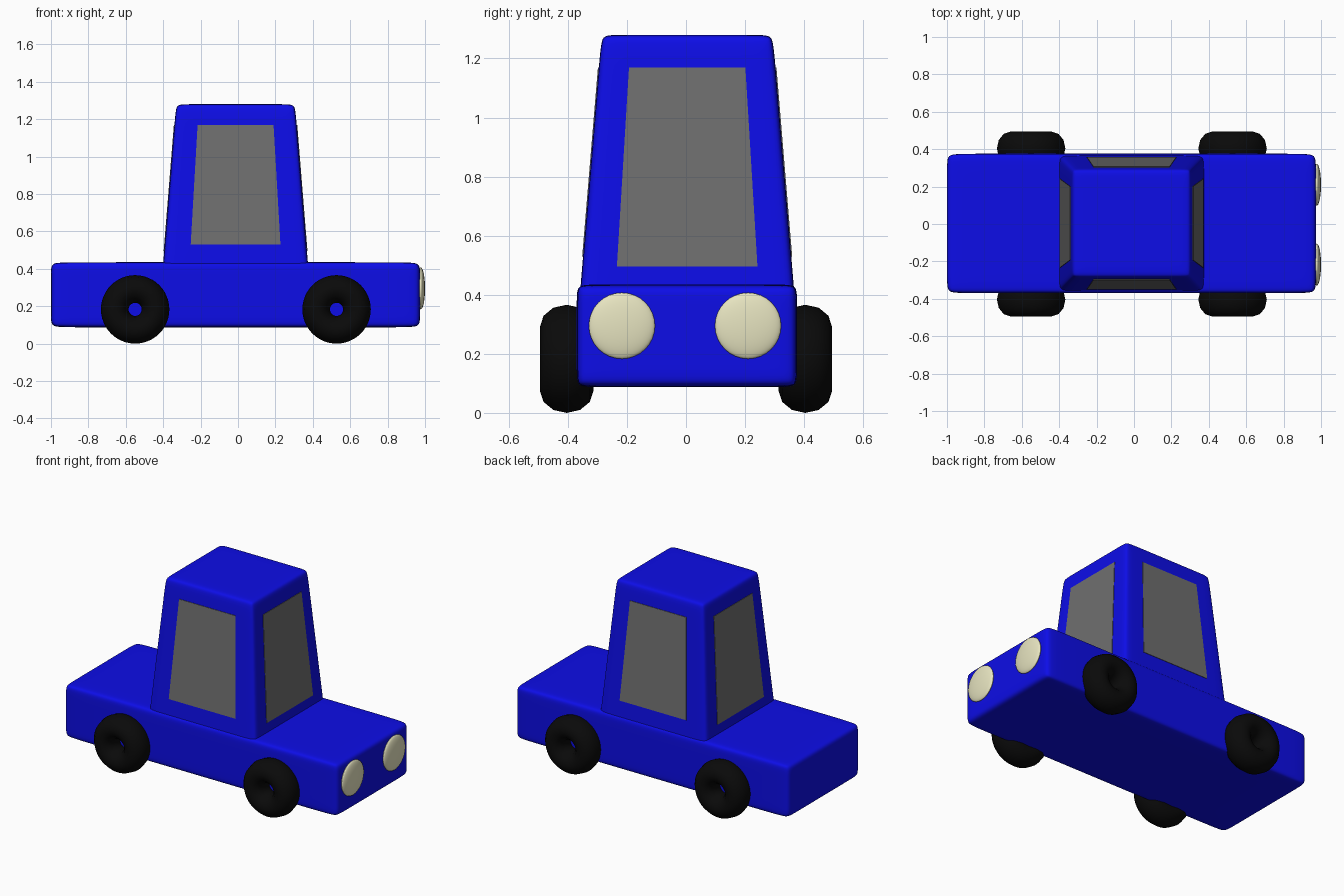
import bpy, bmesh, math
from mathutils import Vector

if "Cube" in bpy.data.objects:
    bpy.data.objects.remove(bpy.data.objects["Cube"])


def material(name, rgb):
    m = bpy.data.materials.new(name)
    m.diffuse_color = (*rgb, 1)
    m.use_nodes = True
    m.node_tree.nodes["Principled BSDF"].inputs["Base Color"].default_value = m.diffuse_color
    return m


BLUE = material("blue_paint", (0.004, 0.004, 0.8))
GREY = material("grey_glass", (0.16, 0.16, 0.16))
BLACK = material("black_rubber", (0.003, 0.003, 0.003))
CREAM = material("cream_lamp", (0.8, 0.78, 0.53))


def add_object(name, bm, mat, smooth=True):
    bmesh.ops.recalc_face_normals(bm, faces=bm.faces[:])
    for f in bm.faces:
        f.smooth = smooth
    me = bpy.data.meshes.new(name)
    bm.to_mesh(me)
    bm.free()
    me.materials.append(mat)
    ob = bpy.data.objects.new(name, me)
    bpy.context.collection.objects.link(ob)
    return ob


def soft_box(name, lo, hi, loops, mat, taper=None):
    """Box with holding loops near its edges, softened by subdivision."""
    bm = bmesh.new()
    bmesh.ops.create_cube(bm, size=1)
    lo, hi = Vector(lo), Vector(hi)
    for v in bm.verts:
        v.co = Vector(lo[i] + (v.co[i] + 0.5) * (hi[i] - lo[i]) for i in range(3))
    for i in range(3):
        n = Vector((0, 0, 0))
        n[i] = 1
        for p in (lo[i] + loops[i], hi[i] - loops[i]):
            bmesh.ops.bisect_plane(bm, geom=bm.verts[:] + bm.edges[:] + bm.faces[:],
                                   plane_co=n * p, plane_no=n)
    if taper:
        for v in bm.verts:
            taper(v)
    ob = add_object(name, bm, mat)
    sub = ob.modifiers.new("soften", 'SUBSURF')
    sub.levels = sub.render_levels = 3
    return ob


# Lower body
soft_box("car_body", (-1.0, -0.37, 0.087), (0.973, 0.376, 0.435), (0.1, 0.06, 0.05), BLUE)

# Cabin, tapering towards the roof
CX, CY = -0.013, 0.004


def half(axis, z):
    t = (z - 0.44) / 0.84
    return (0.386 - 0.068 * t) if axis == 0 else (0.360 - 0.070 * t)


def taper_cabin(v):
    v.co.x = CX + v.co.x * half(0, v.co.z)
    v.co.y = CY + v.co.y * half(1, v.co.z)


soft_box("cabin", (-1, -1, 0.3), (1, 1, 1.28), (0.17, 0.17, 0.06), BLUE, taper_cabin)


# Windows: thin plates lying on the four sloping sides
def window(name, axis, sign, z0, w0, z1, w1):
    bm = bmesh.new()
    rings = []
    for off in (0.003, -0.004):
        ring = []
        for z, w in ((z0, -w0), (z0, w0), (z1, w1), (z1, -w1)):
            co = Vector((CX, CY, z))
            co[axis] += sign * (half(axis, z) + off)
            co[1 - axis] += w
            ring.append(bm.verts.new(co))
        bm.faces.new(ring)
        rings.append(ring)
    a, b = rings
    for i in range(4):
        j = (i + 1) % 4
        bm.faces.new((a[i], a[j], b[j], b[i]))
    add_object(name, bm, GREY, smooth=False)


for s, side, end in ((-1, "front", "left"), (1, "back", "right")):
    window(side + "_window", 1, s, 0.53, 0.24, 1.17, 0.203)
    window(end + "_window", 0, s, 0.495, 0.238, 1.17, 0.197)


# Wheels: widened torus tyres with a small open centre
def wheel(name, x, y):
    bpy.ops.mesh.primitive_torus_add(major_radius=0.109, minor_radius=0.074,
                                     major_segments=48, minor_segments=12,
                                     location=(x, y, 0.183),
                                     rotation=(math.pi / 2, 0, 0))
    ob = bpy.context.object
    ob.name = name
    ob.scale = (1, 1, 1.22)
    ob.data.materials.append(BLACK)
    bpy.ops.object.shade_smooth()


for x, xn in ((-0.55, "left"), (0.527, "right")):
    for y, yn in ((-0.404, "front"), (0.404, "back")):
        wheel(f"{yn}_{xn}_wheel", x, y)

# Headlights: flattened spheres on the right end
for y, n in ((-0.217, "front"), (0.21, "back")):
    bpy.ops.mesh.primitive_uv_sphere_add(segments=32, ring_count=16, radius=1,
                                         location=(0.977, y, 0.295),
                                         rotation=(0, math.pi / 2, 0))
    ob = bpy.context.object
    ob.name = n + "_headlight"
    ob.scale = (0.112, 0.112, 0.023)
    ob.data.materials.append(CREAM)
    bpy.ops.object.shade_smooth()
